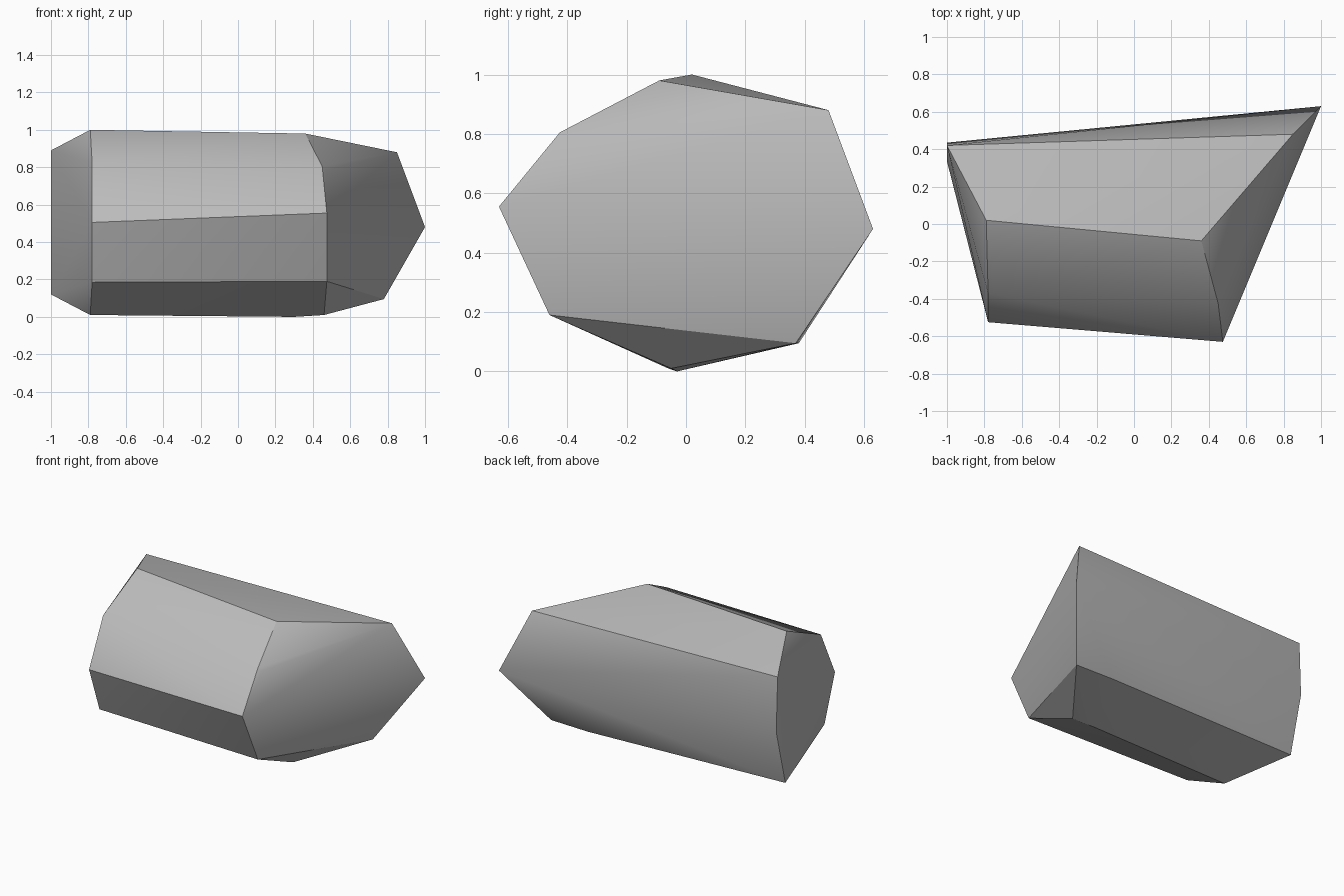
import bpy
import bmesh
import math

# Remove the default cube only
default_cube = bpy.data.objects.get("Cube")
if default_cube:
    bpy.data.objects.remove(default_cube, do_unlink=True)


def make_material(name, colour):
    material = bpy.data.materials.new(name)
    material.use_nodes = True
    material.diffuse_color = colour
    shader = material.node_tree.nodes["Principled BSDF"]
    shader.inputs["Base Color"].default_value = colour
    shader.inputs["Roughness"].default_value = 0.9
    return material


def make_hull(name, corners, material):
    """Wrap a faceted stone skin around a few corner points."""
    mesh = bpy.data.meshes.new(name)
    bm = bmesh.new()
    for corner in corners:
        bm.verts.new(corner)
    result = bmesh.ops.convex_hull(bm, input=bm.verts)
    loose = [v for v in bm.verts if not v.link_faces]
    bmesh.ops.delete(bm, geom=loose, context="VERTS")
    bmesh.ops.recalc_face_normals(bm, faces=bm.faces)
    bm.to_mesh(mesh)
    bm.free()
    mesh.materials.append(material)
    stone = bpy.data.objects.new(name, mesh)
    bpy.context.collection.objects.link(stone)
    return stone


# Corners around the wide slanted end, from the back tip over the top
wide_end = [
    (1, .63, .48), (.85, .48, .88), (.36, -.09, .98), (.45, -.425, .805),
    (.47, -.41, .785), (.475, -.63, .555), (.475, -.46, .19),
    (.46, -.05, .01), (.3, -.03, 0), (.49, .38, .095), (.78, .37, .095),
]

# Corners around the narrow end, in the same order
narrow_end = [
    (-1, .435, .51), (-1, .42, .89), (-.79, .02, 1), (-.78, -.37, .825),
    (-.78, -.525, .505), (-.78, -.41, .185), (-.79, -.06, .01), (-1, .335, .12),
]

# Single rock, softly shaded with crisp ridges
stone_grey = make_material("stone_grey", (.5, .5, .5, 1))
rock = make_hull("rock", wide_end + narrow_end, stone_grey)
bpy.context.view_layer.objects.active = rock
rock.select_set(True)
bpy.ops.object.shade_smooth_by_angle(angle=math.radians(30))
